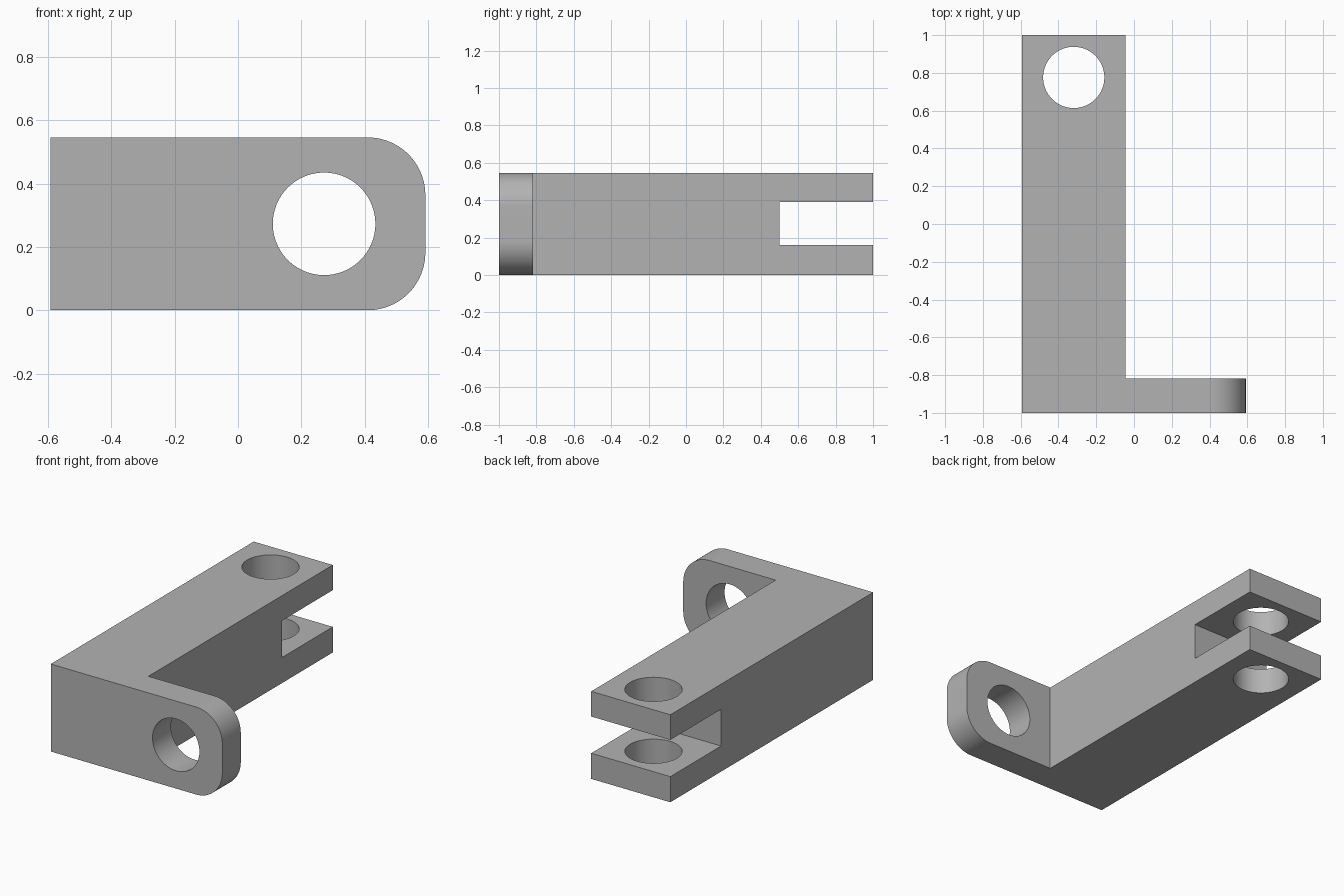
import bpy, bmesh, math
from mathutils import Matrix

if "Cube" in bpy.data.objects:
    bpy.data.objects.remove(bpy.data.objects["Cube"], do_unlink=True)

# Main sizes
X, Y, H = 0.592, 1.0, 0.546
ARM_X, TAB_Y, FILLET = -0.046, -0.818, 0.182
HOLE_R = 0.162

grey = bpy.data.materials.new("plain grey")
grey.use_nodes = True
colour = (0.45, 0.45, 0.45, 1)
grey.diffuse_color = colour
grey.node_tree.nodes["Principled BSDF"].inputs["Base Color"].default_value = colour


def add_object(name, bm):
    bmesh.ops.recalc_face_normals(bm, faces=bm.faces)
    mesh = bpy.data.meshes.new(name)
    bm.to_mesh(mesh)
    bm.free()
    mesh.materials.append(grey)
    obj = bpy.data.objects.new(name, mesh)
    bpy.context.collection.objects.link(obj)
    return obj


def cylinder_cutter(name, centre, axis):
    bm = bmesh.new()
    turn = Matrix.Rotation(math.pi / 2, 4, "X") if axis == "Y" else Matrix()
    bmesh.ops.create_cone(bm, cap_ends=True, segments=96, radius1=HOLE_R,
                          radius2=HOLE_R, depth=1,
                          matrix=Matrix.Translation(centre) @ turn)
    return add_object(name, bm)


def box_cutter(name, low, high):
    bm = bmesh.new()
    bmesh.ops.create_cube(bm, size=1)
    for v in bm.verts:
        v.co = [h if c > 0 else l for c, l, h in zip(v.co, low, high)]
    return add_object(name, bm)


# L-shaped body extruded upwards
bm = bmesh.new()
outline = [(-X, -Y), (X, -Y), (X, TAB_Y), (ARM_X, TAB_Y), (ARM_X, Y), (-X, Y)]
base = bm.faces.new([bm.verts.new((x, y, 0)) for x, y in outline])
top = bmesh.ops.extrude_face_region(bm, geom=[base])["geom"]
bmesh.ops.translate(bm, vec=(0, 0, H),
                    verts=[v for v in top if isinstance(v, bmesh.types.BMVert)])
bmesh.ops.recalc_face_normals(bm, faces=bm.faces)

# Rounded end of the tab
ends = [e for e in bm.edges if all(v.co.x > X - 0.01 for v in e.verts)
        and abs(e.verts[0].co.z - e.verts[1].co.z) < 0.01]
bmesh.ops.bevel(bm, geom=ends, offset=FILLET, offset_type="OFFSET",
                segments=20, profile=0.5, affect="EDGES")
bracket = add_object("clevis_bracket", bm)

# Fork slot, fork pin hole and tab hole
cutters = [
    box_cutter("slot_cutter", (-1, 0.5, 0.16), (0.5, 1.5, 0.389)),
    cylinder_cutter("fork_hole_cutter", (-0.319, 0.776, H / 2), "Z"),
    cylinder_cutter("tab_hole_cutter", (0.272, -0.91, H / 2), "Y"),
]
bpy.context.view_layer.objects.active = bracket
for cutter in cutters:
    cutter.hide_render = True
    cut = bracket.modifiers.new(cutter.name, "BOOLEAN")
    cut.operation = "DIFFERENCE"
    cut.solver = "EXACT"
    cut.object = cutter
    bpy.ops.object.modifier_apply(modifier=cut.name)
    bpy.data.objects.remove(cutter, do_unlink=True)

# Smooth curves, crisp edges and flat planes
bpy.ops.object.select_all(action="DESELECT")
bracket.select_set(True)
bpy.ops.object.shade_smooth_by_angle(angle=math.radians(30))
weighted = bracket.modifiers.new("flat_planes", "WEIGHTED_NORMAL")
weighted.keep_sharp = True
